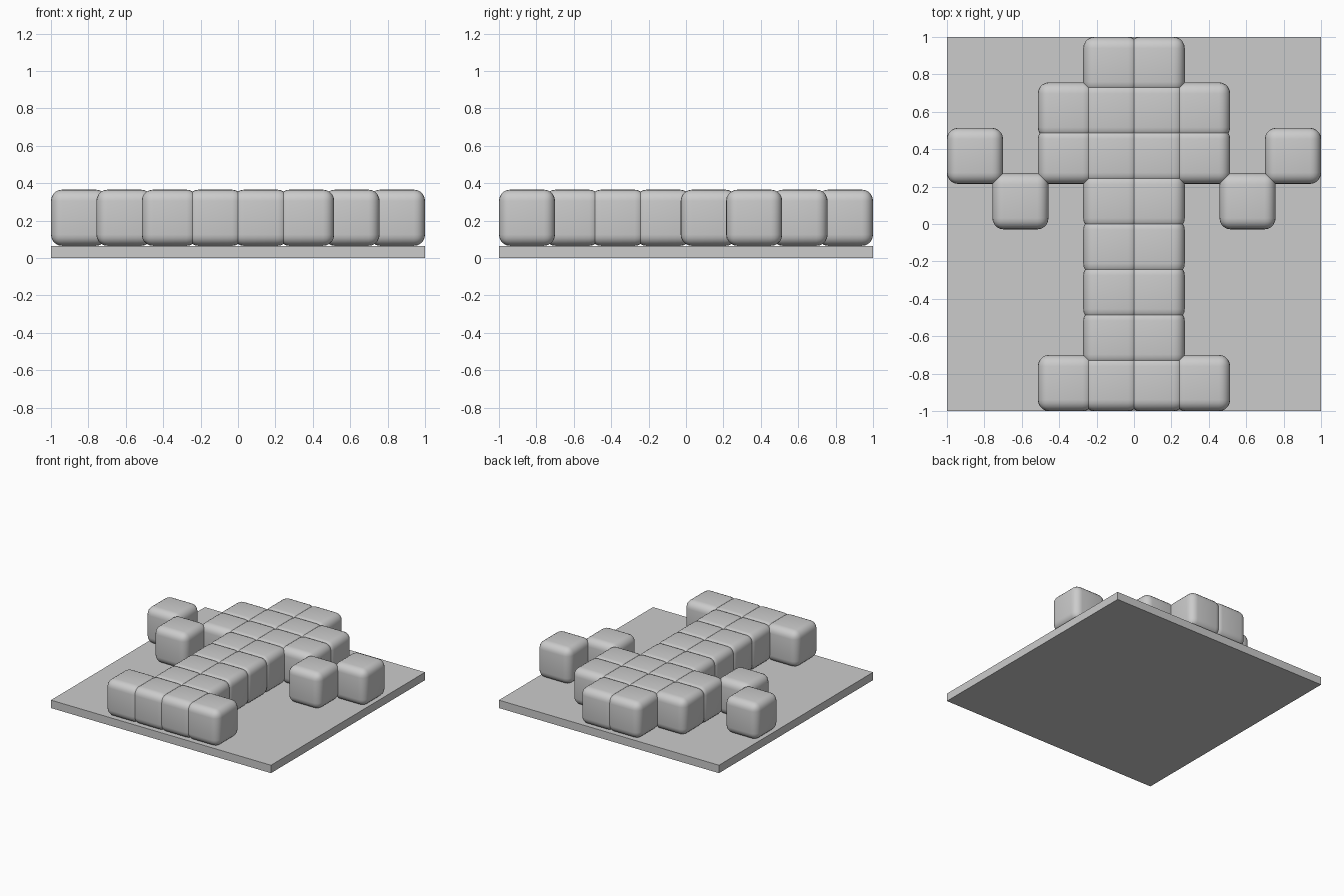
import bpy
import math

default = bpy.data.objects.get("Cube")
if default:
    bpy.data.objects.remove(default, do_unlink=True)

grey = bpy.data.materials.new("plain_grey")
grey.use_nodes = True
colour = (0.6, 0.6, 0.6, 1)
grey.diffuse_color = colour
grey.node_tree.nodes["Principled BSDF"].inputs["Base Color"].default_value = colour

BASE = 0.065     # plate thickness
SIZE = 0.30      # block edge
PITCH = 0.2429   # block spacing, so neighbours overlap slightly


def box(name, size, location):
    bpy.ops.mesh.primitive_cube_add(size=1, location=location)
    obj = bpy.context.object
    obj.name = name
    obj.scale = size
    bpy.ops.object.transform_apply(location=False, rotation=False, scale=True)
    obj.data.materials.append(grey)
    return obj


def block(name, x, y):
    obj = box(name, (SIZE, SIZE, SIZE), (x, y, BASE + SIZE / 2))
    bevel = obj.modifiers.new("rounded_edges", "BEVEL")
    bevel.width = 0.06
    bevel.segments = 5
    bpy.ops.object.modifier_apply(modifier=bevel.name)
    bpy.ops.object.shade_smooth_by_angle(angle=math.radians(30))


# Base plate
box("base_plate", (2, 2, BASE), (0, 0, BASE / 2))

# Rounded blocks, laid out from the back row to the front row
pattern = [
    "...##...",
    "..####..",
    "#.####.#",
    ".#.##.#.",
    "...##...",
    "...##...",
    "...##...",
    "..####..",
]
for r, row in enumerate(pattern):
    for c, cell in enumerate(row):
        if cell == "#":
            block(f"block_row{r + 1}_column{c + 1}", (c - 3.5) * PITCH, (3.5 - r) * PITCH)
